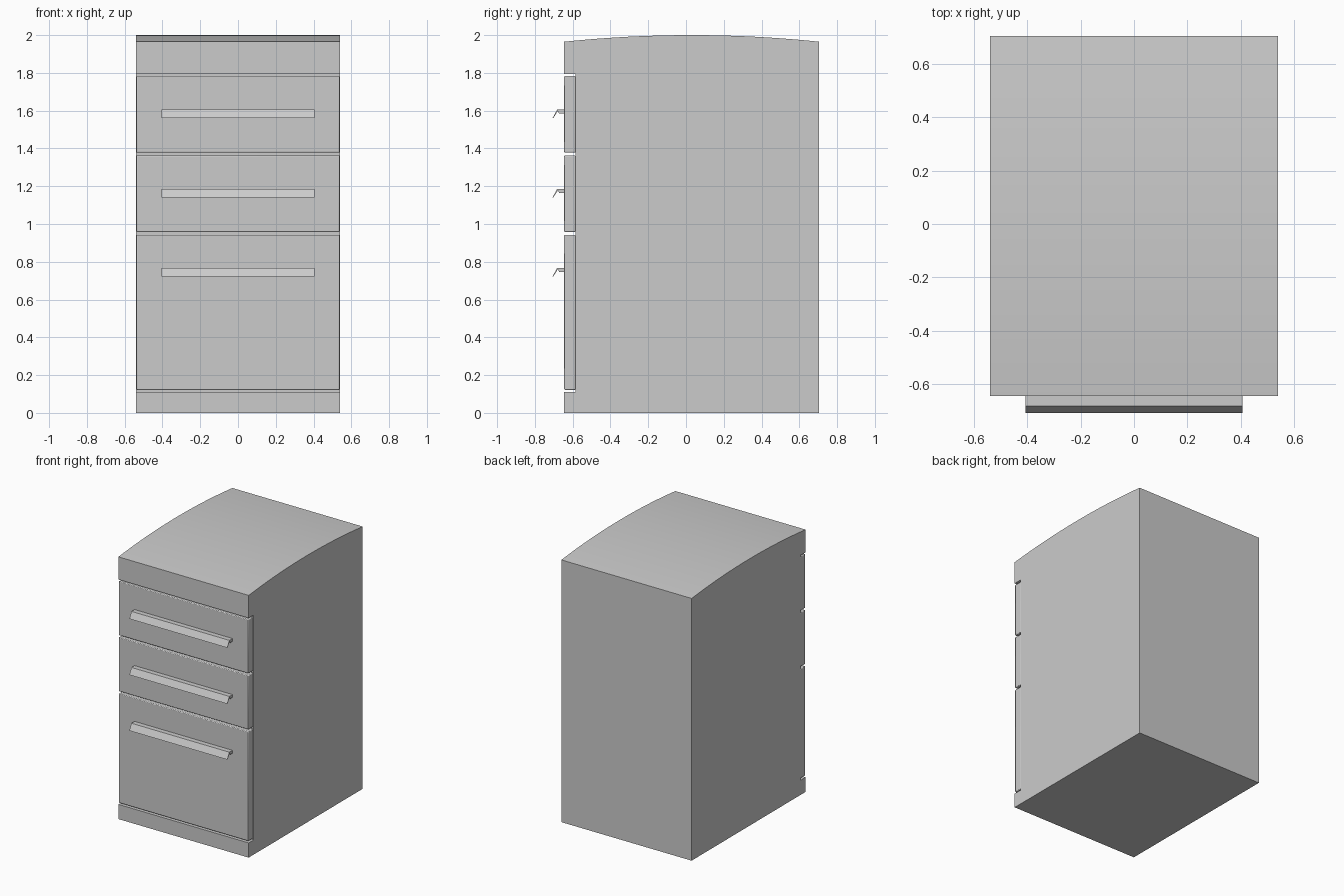
import bpy, bmesh

if "Cube" in bpy.data.objects:
    bpy.data.objects.remove(bpy.data.objects["Cube"])

HALF_W = 0.54
BACK, CARCASS_FRONT, FRONT = 0.705, -0.585, -0.645


def extrude_profile(name, pts, half_w, bevel=0.0):
    """Sweep a closed (y, z) profile along x from -half_w to half_w."""
    bm = bmesh.new()
    face = bm.faces.new([bm.verts.new((-half_w, y, z)) for y, z in pts])
    ext = bmesh.ops.extrude_face_region(bm, geom=[face])
    verts = [g for g in ext["geom"] if isinstance(g, bmesh.types.BMVert)]
    bmesh.ops.translate(bm, verts=verts, vec=(2 * half_w, 0, 0))
    bmesh.ops.recalc_face_normals(bm, faces=bm.faces)
    mesh = bpy.data.meshes.new(name)
    bm.to_mesh(mesh)
    bm.free()
    obj = bpy.data.objects.new(name, mesh)
    bpy.context.collection.objects.link(obj)
    if bevel:
        mod = obj.modifiers.new("edge_bevel", "BEVEL")
        mod.width = bevel
        mod.segments = 2
    bpy.ops.object.select_all(action="DESELECT")
    obj.select_set(True)
    bpy.context.view_layer.objects.active = obj
    bpy.ops.object.shade_smooth_by_angle()
    return obj


def box(name, half_w, y0, y1, z0, z1, bevel=0.0):
    return extrude_profile(name, [(y0, z0), (y1, z0), (y1, z1), (y0, z1)], half_w, bevel)


# Cabinet body
box("carcass", HALF_W, CARCASS_FRONT, BACK, 0, 1.85)

# Gently arched top, higher in the middle than at front and back
N = 24
mid, half_d = (FRONT + BACK) / 2, (BACK - FRONT) / 2
top = [(FRONT, 1.85), (BACK, 1.85)]
for i in range(N + 1):
    t = 1 - 2 * i / N
    top.append((mid + half_d * t, 2.0 - 0.035 * t * t))
extrude_profile("arched_top", top, HALF_W)

# Fixed strips above and below the drawers
box("plinth", HALF_W, FRONT, CARCASS_FRONT, 0, 0.11)
box("top_rail", HALF_W, FRONT, CARCASS_FRONT, 1.795, 1.85)

# Drawer fronts with angled lip handles: (name, bottom, top, handle top)
drawers = [
    ("lower", 0.122, 0.942, 0.768),
    ("middle", 0.958, 1.363, 1.186),
    ("upper", 1.378, 1.783, 1.606),
]
for name, z0, z1, h in drawers:
    box(name + "_drawer_front", 0.538, FRONT, CARCASS_FRONT, z0, z1, 0.005)
    lip = [(-0.645, h), (-0.682, h), (-0.707, h - 0.046), (-0.703, h - 0.046),
           (-0.678, h - 0.007), (-0.672, h - 0.022), (-0.645, h - 0.022)]
    extrude_profile(name + "_handle", lip, 0.406)
